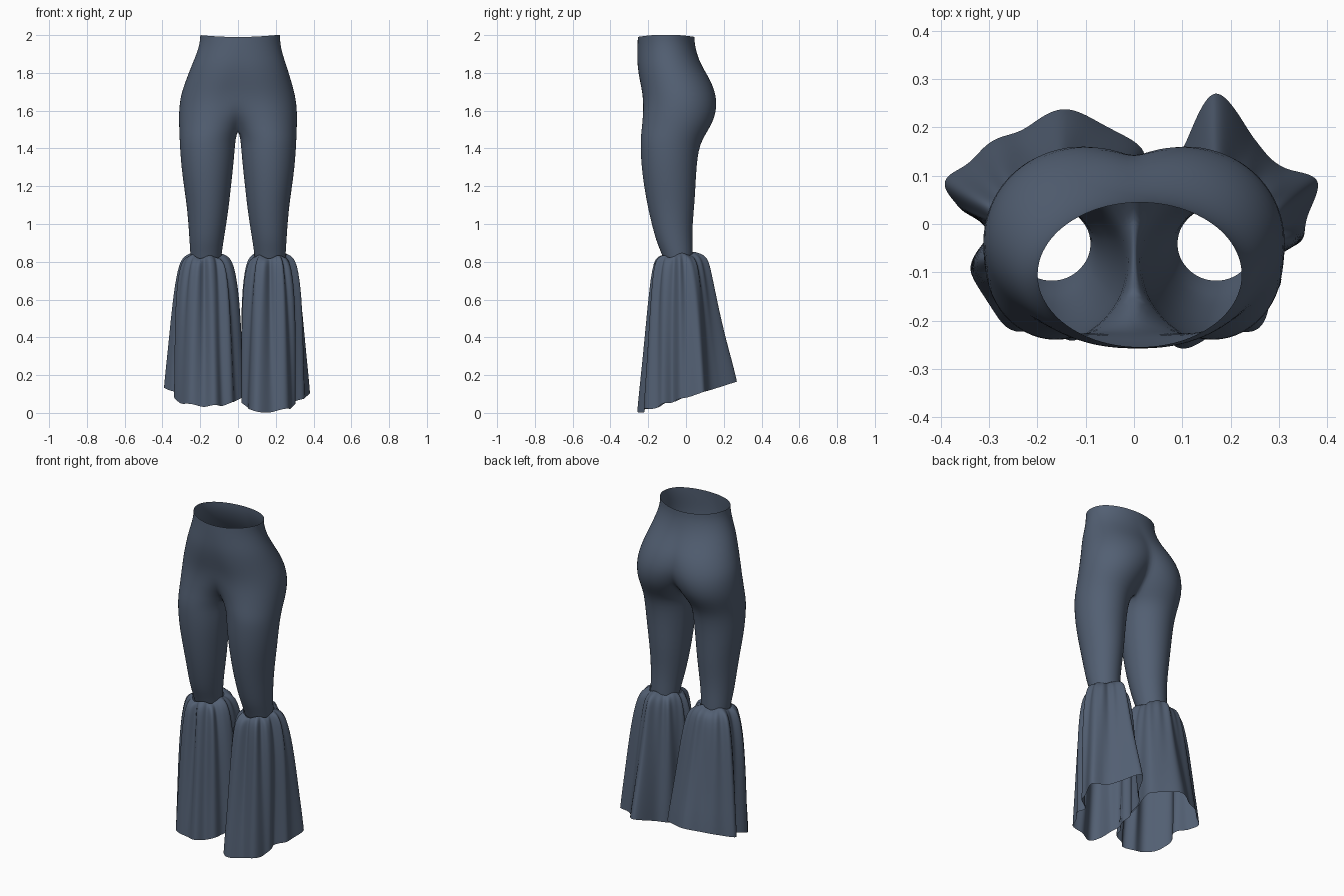
import bpy, bmesh, math
from mathutils import Vector

cube = bpy.data.objects.get("Cube")
if cube:
    bpy.data.objects.remove(cube)

fabric = bpy.data.materials.new("slate_blue_fabric")
fabric.use_nodes = True
COLOR = (0.085, 0.115, 0.17, 1)
fabric.diffuse_color = COLOR
fabric.node_tree.nodes["Principled BSDF"].inputs["Base Color"].default_value = COLOR


def finish(bm, name):
    """Turn a bmesh into a smooth, subdivided object."""
    bmesh.ops.recalc_face_normals(bm, faces=bm.faces)
    for face in bm.faces:
        face.smooth = True
    mesh = bpy.data.meshes.new(name)
    bm.to_mesh(mesh)
    bm.free()
    mesh.materials.append(fabric)
    obj = bpy.data.objects.new(name, mesh)
    bpy.context.collection.objects.link(obj)
    sub = obj.modifiers.new("smooth", "SUBSURF")
    sub.levels = sub.render_levels = 1


def clamp(v):
    return max(0.0, min(1.0, v))


def bridge(bm, upper, lower, closed):
    n = len(upper)
    for i in range(n if closed else n - 1):
        j = (i + 1) % n
        bm.faces.new((upper[i], upper[j], lower[j], lower[i]))


# Half sections: height, inner x, outer x, front y, back y.
# A negative inner x means the section is cut open at the centre seam.
PELVIS = [
    (2.00, -.212, .212, -.255, .045),
    (1.96, -.210, .212, -.257, .046),
    (1.90, -.200, .228, -.258, .060),
    (1.85, -.190, .247, -.257, .081),
    (1.80, -.175, .265, -.251, .108),
    (1.75, -.155, .282, -.242, .136),
    (1.69, -.130, .301, -.230, .157),
    (1.63, -.100, .311, -.226, .165),
    (1.56, -.055, .314, -.231, .153),
    (1.505, -.020, .312, -.236, .124),
]
LEG = [
    (1.45, .013, .310, -.241, .088),
    (1.39, .018, .307, -.241, .067),
    (1.30, .026, .300, -.236, .056),
    (1.20, .037, .287, -.223, .051),
    (1.10, .048, .272, -.205, .045),
    (1.00, .062, .263, -.182, .035),
    (0.91, .077, .257, -.158, .034),
    (0.86, .084, .254, -.136, .036),
    (0.81, .090, .250, -.118, .036),
]
ARC, INNER = 25, 9


def section(row, seam_angle=None):
    """Points of the outer arc, from front seam to back seam."""
    z, x_in, x_out, y_front, y_back = row
    cx, rx = (x_in + x_out) / 2, (x_out - x_in) / 2
    cy, ry = (y_front + y_back) / 2, (y_back - y_front) / 2
    a = seam_angle or math.acos(-cx / rx)
    angles = [-a + 2 * a * i / (ARC - 1) for i in range(ARC)]
    if seam_angle:
        step = (math.tau - 2 * a) / (INNER + 1)
        angles += [a + step * (i + 1) for i in range(INNER)]
    pts = []
    for t in angles:
        x, y = cx + rx * math.cos(t), cy + ry * math.sin(t)
        # keep the belly flat instead of cleft
        if not seam_angle and x < cx and y < cy:
            y += (y_front - y) * clamp((z - 1.505) / .12) * .95
        pts.append(Vector((x, y, z)))
    return pts, a


# Trousers: waist, hips and both legs as one skin
bm = bmesh.new()
for side in (1, -1):
    def add(pts):
        return [bm.verts.new((side * p.x, p.y, p.z)) for p in pts]

    previous = None
    for row in PELVIS:
        pts, angle = section(row)
        pts[0].x = pts[-1].x = 0
        ring = add(pts)
        if previous:
            bridge(bm, previous, ring, False)
        previous = ring
    # seam between the legs
    front, back = pts[0], pts[-1]
    seam = [back.lerp(front, (i + 1) / (INNER + 1)) for i in range(INNER)]
    previous = previous + add(seam)
    for row in LEG:
        ring = add(section(row, angle)[0])
        bridge(bm, previous, ring, True)
        previous = ring
bmesh.ops.remove_doubles(bm, verts=bm.verts, dist=0.0005)
for v in bm.verts:
    rise = clamp((v.co.z - 1.7) / .3)
    v.co.x += .012 * rise
    v.co.z -= .01 * rise * (1 - clamp(abs(v.co.x) / .2) ** 2)
finish(bm, "trousers")


# Gathered ruffles below the knees
LEFT_HEM = [(.38, .08), (.31, .115), (.25, .18), (.168, .265), (.10, .16), (.05, .10),
            (.025, -.03), (.04, -.15), (.10, -.25), (.20, -.225), (.285, -.18),
            (.30, -.07), (.345, -.025)]
RIGHT_HEM = [(.025, -.07), (.01, .05), (.01, .16), (-.13, .232), (-.25, .19),
             (-.38, .10), (-.36, .035), (-.31, -.01), (-.33, -.10), (-.30, -.18),
             (-.17, -.23), (-.06, -.20)]
# fraction of the drop, fraction of the spread, sideways bulge, fold strength
FLARE = [(0, 0, 0, .2), (.012, .13, .005, .6), (.035, .24, .01, .9), (.08, .32, .018, 1),
         (.18, .39, .027, 1), (.3, .47, .03, 1), (.45, .57, .028, 1), (.6, .68, .022, 1),
         (.75, .80, .014, 1), (.9, .93, .005, 1), (1, 1, 0, 1)]
STEPS = 12


def smooth_loop(points):
    """Closed Catmull-Rom curve through the points."""
    n, out = len(points), []
    for i in range(n):
        p, q, r, s = (Vector(points[(i + k) % n]) for k in (-1, 0, 1, 2))
        for k in range(STEPS):
            t = k / STEPS
            out.append(q + (r - p) * t / 2 + (p * 2 - q * 5 + r * 4 - s) * t * t / 2
                       + (q * 3 - p - r * 3 + s) * t ** 3 / 2)
    return out


def ruffle(name, hem, cx, low, phase):
    bm = bmesh.new()
    curve = smooth_loop(hem)
    cy, previous = -.046, None
    for drop, spread, bulge, fold in FLARE:
        ring = []
        for h in curve:
            a = math.atan2(h.y - cy, h.x - cx)
            out = Vector((math.cos(a), math.sin(a)))
            top = Vector((cx + .085 * out.x, cy + .088 * out.y))
            # broad soft folds, deeper at the front, with small gathers at the top
            wave = math.sin(9 * a + phase + 1.2 * math.sin(2 * a + phase))
            wave *= .009 - .004 * out.y
            wave += .005 * math.sin(17 * a + phase) * (1 - drop) ** 2
            p = top.lerp(h, spread) + out * (wave * fold + bulge * abs(out.x))
            z_top = .835 + .008 * math.sin(5 * a + phase) + .01 * out.y
            z_hem = low + .31 * (h.y + .25) + .4 * wave
            ring.append(bm.verts.new((p.x, p.y, z_top + (z_hem - z_top) * drop)))
        if previous:
            bridge(bm, previous, ring, True)
        previous = ring
    finish(bm, name)


ruffle("left_ruffle", LEFT_HEM, .17, .004, .4)
ruffle("right_ruffle", RIGHT_HEM, -.17, .03, 1.9)
